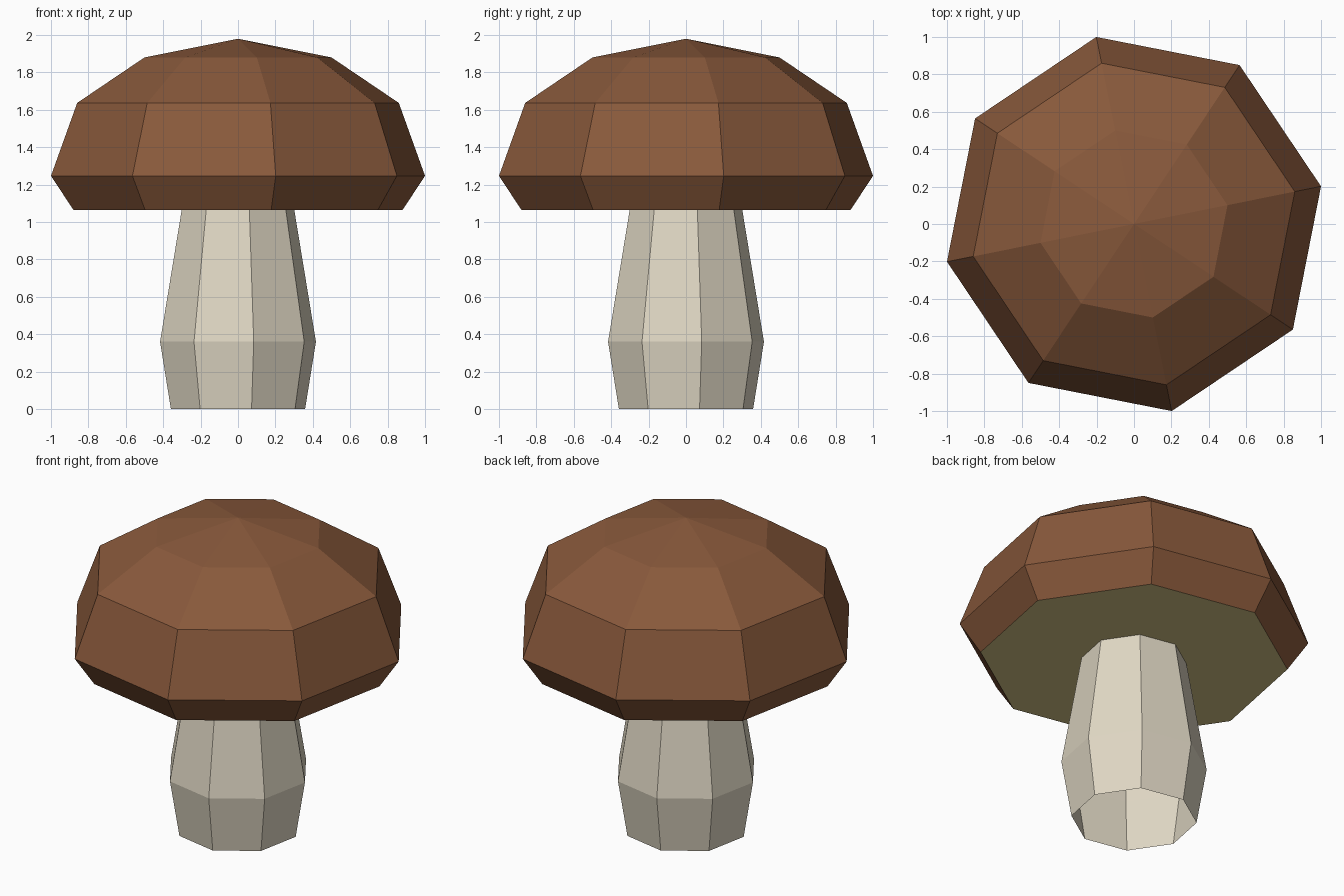
import bpy, bmesh, math

if "Cube" in bpy.data.objects:
    bpy.data.objects.remove(bpy.data.objects["Cube"])

SIDES = 8
TURN = math.radians(11.4)   # twist of the octagon


def material(name, rgb):
    m = bpy.data.materials.new(name)
    m.diffuse_color = (*rgb, 1.0)
    m.use_nodes = True
    m.node_tree.nodes["Principled BSDF"].inputs["Base Color"].default_value = m.diffuse_color
    return m


def lathe(name, profile, mats, apex=None, close_bottom=False):
    """Faceted solid from (radius, height) rings, listed bottom to top."""
    bm = bmesh.new()
    rings = []
    for r, z in profile:
        angles = [TURN + i * math.tau / SIDES for i in range(SIDES)]
        rings.append([bm.verts.new((r * math.cos(a), r * math.sin(a), z)) for a in angles])
    for low, high in zip(rings, rings[1:]):
        for i in range(SIDES):
            j = (i + 1) % SIDES
            bm.faces.new((low[i], low[j], high[j], high[i]))
    if apex is not None:
        tip = bm.verts.new((0, 0, apex))
        for i in range(SIDES):
            bm.faces.new((rings[-1][i], rings[-1][(i + 1) % SIDES], tip))
    if close_bottom:
        face = bm.faces.new(rings[0][::-1])
        face.material_index = 1
    mesh = bpy.data.meshes.new(name)
    bm.to_mesh(mesh)
    bm.free()
    for m in mats:
        mesh.materials.append(m)
    obj = bpy.data.objects.new(name, mesh)
    bpy.context.collection.objects.link(obj)
    return obj


brown = material("cap_brown", (0.25, 0.10, 0.044))
olive = material("underside_yellow", (0.66, 0.55, 0.235))
cream = material("stem_cream", (0.74, 0.68, 0.55))

# Stem: bulging tube, open at the foot
lathe("stem", [(0.366, 0.0), (0.425, 0.36), (0.307, 1.065)], [cream])

# Cap: faceted dome with a flat underside
lathe("cap", [(0.898, 1.065), (1.02, 1.247), (0.877, 1.637), (0.51, 1.88)],
      [brown, olive], apex=1.98, close_bottom=True)
